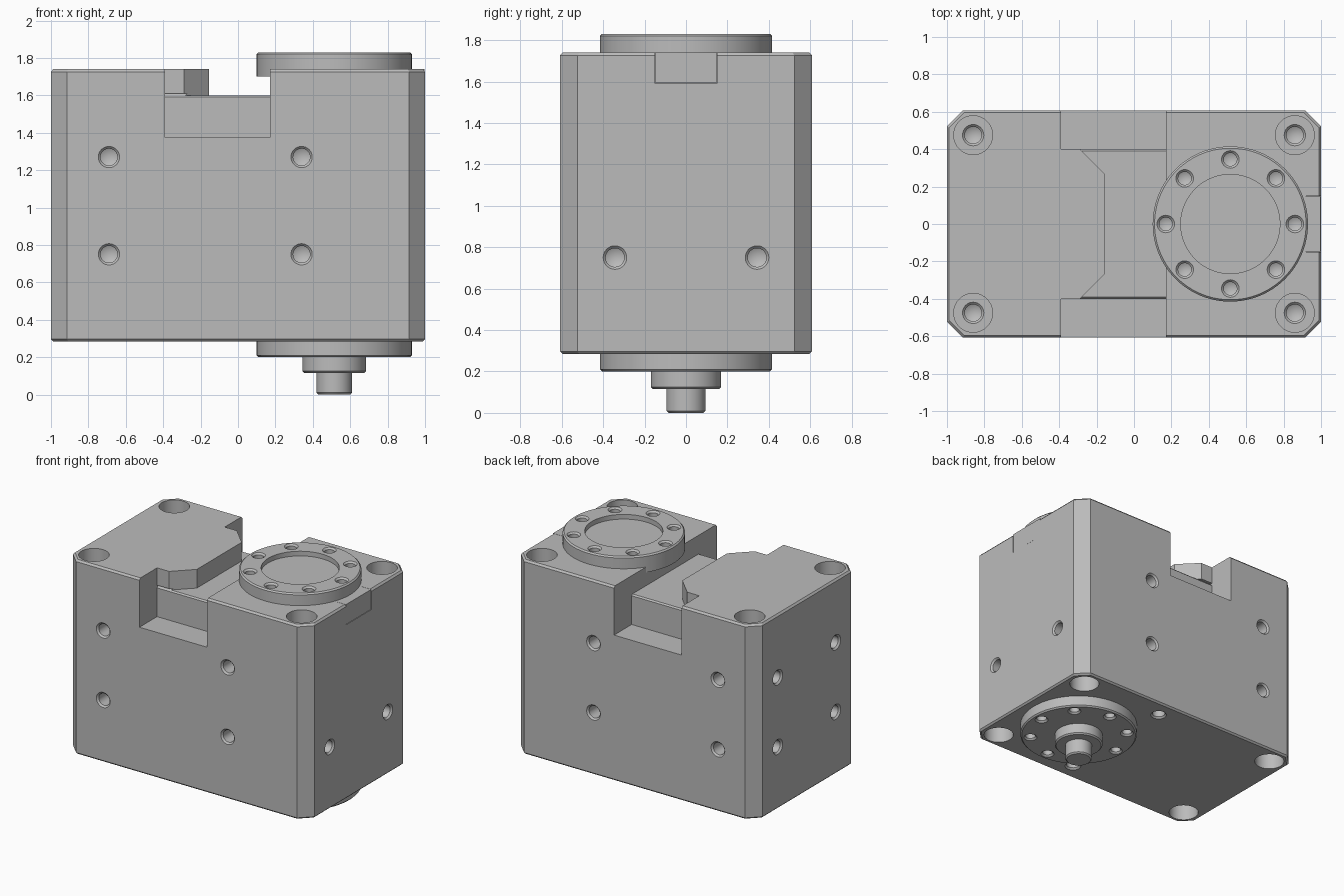
import bpy, bmesh, math
from mathutils import Matrix, Vector

cube = bpy.data.objects.get("Cube")
if cube:
    bpy.data.objects.remove(cube, do_unlink=True)

grey = bpy.data.materials.new("machined grey")
grey.use_nodes = True
GREY = (0.5, 0.5, 0.5, 1)
grey.diffuse_color = GREY
grey.node_tree.nodes["Principled BSDF"].inputs["Base Color"].default_value = GREY


def make_object(name, bm):
    bmesh.ops.recalc_face_normals(bm, faces=bm.faces)
    mesh = bpy.data.meshes.new(name)
    bm.to_mesh(mesh)
    bm.free()
    mesh.materials.append(grey)
    obj = bpy.data.objects.new(name, mesh)
    bpy.context.scene.collection.objects.link(obj)
    return obj


def loft(bm, rings):
    """Join closed outlines, each (points, z), into a capped solid."""
    loops = [[bm.verts.new((x, y, z)) for x, y in pts] for pts, z in rings]
    for low, high in zip(loops, loops[1:]):
        for i in range(len(low)):
            j = (i + 1) % len(low)
            bm.faces.new((low[i], low[j], high[j], high[i]))
    bm.faces.new(loops[0][::-1])
    bm.faces.new(loops[-1])


def lathe(bm, profile, origin, direction=(0, 0, 1), steps=64):
    """Turn an (r, z) profile, starting and ending on the axis."""
    part = bmesh.new()
    verts = [part.verts.new((r, 0, z)) for r, z in profile]
    edges = [part.edges.new(pair) for pair in zip(verts, verts[1:])]
    bmesh.ops.spin(part, geom=verts + edges, cent=(0, 0, 0), axis=(0, 0, 1),
                   angle=math.tau, steps=steps)
    bmesh.ops.remove_doubles(part, verts=part.verts, dist=1e-5)
    bmesh.ops.recalc_face_normals(part, faces=part.faces)
    turn = Vector(direction).to_track_quat('Z', 'Y').to_matrix().to_4x4()
    part.transform(Matrix.Translation(origin) @ turn)
    temp = bpy.data.meshes.new("temp")
    part.to_mesh(temp)
    part.free()
    bm.from_mesh(temp)
    bpy.data.meshes.remove(temp)


def drill(bm, origin, direction, r=0.045, depth=0.15):
    """Blind hole with a chamfered mouth and a conical end."""
    lathe(bm, [(0, .02), (r + .012, .02), (r + .012, 0), (r, -.012),
               (r, -depth), (0, -depth - r / 2)], origin, direction, 32)


def cut(obj, bm, name):
    cutter = make_object(name, bm)
    cutter.hide_render = True
    mod = obj.modifiers.new(name, 'BOOLEAN')
    mod.operation, mod.solver, mod.object = 'DIFFERENCE', 'EXACT', cutter
    bpy.context.view_layer.objects.active = obj
    bpy.ops.object.modifier_apply(modifier=name)
    bpy.data.objects.remove(cutter, do_unlink=True)


def smooth(obj):
    bpy.ops.object.select_all(action='DESELECT')
    obj.select_set(True)
    bpy.context.view_layer.objects.active = obj
    bpy.ops.object.shade_smooth_by_angle(angle=math.radians(25))


def rect(x0, x1, y0, y1):
    return [(x0, y0), (x1, y0), (x1, y1), (x0, y1)]


def octagon(hx, hy, c):
    return [(-hx + c, -hy), (hx - c, -hy), (hx, -hy + c), (hx, hy - c),
            (hx - c, hy), (-hx + c, hy), (-hx, hy - c), (-hx, -hy + c)]


BOTTOM, TOP, AXIS = 0.285, 1.74, 0.515
SIDES = (-1, 1)

# Main housing with chamfered corners
bm = bmesh.new()
wide, narrow = octagon(1, .608, .085), octagon(.988, .596, .08)
loft(bm, [(narrow, BOTTOM), (wide, BOTTOM + .012), (wide, TOP - .014), (narrow, TOP)])
housing = make_object("housing", bm)

# Cross slot with a tapered nose left standing on one side
bm = bmesh.new()
nose = [(-.39, -.4), (-.29, -.4), (-.155, -.265)]
outline = [(.17, .8), (-.39, .8)] + [(x, -y) for x, y in nose]
outline += nose[::-1] + [(-.39, -.8), (.17, -.8)]
loft(bm, [(outline, 1.6), (outline, 2)])
cut(housing, bm, "slot_cutter")

# Deeper steps at both ends of the slot
for s in SIDES:
    bm = bmesh.new()
    step, lip = (rect(-.39, .17, s * y, s * .8) for y in (.4, .38))
    loft(bm, [(step, 1.375), (step, 1.59), (lip, 1.61)])
    cut(housing, bm, "step_cutter")

# Pocket for the side insert
bm = bmesh.new()
pocket = rect(.92, 1.2, -.15, .15)
loft(bm, [(pocket, 1.59), (pocket, 2)])
cut(housing, bm, "pocket_cutter")

# Counterbored corner holes and side mounting holes
bm = bmesh.new()
for s in SIDES:
    for x in (-.86, .86):
        for z, d in ((TOP, 1), (BOTTOM, -1)):
            lathe(bm, [(0, .02), (.104, .02), (.104, -.2), (.057, -.2), (.045, -.212),
                       (.045, -.32), (0, -.345)], (x, s * .475, z), (0, 0, d), 40)
    drill(bm, (.17, s * .475, BOTTOM), (0, 0, -1))
    for z in (.75, 1.27):
        for x in (-.69, .34):
            drill(bm, (x, s * .608, z), (0, s, 0))
        drill(bm, (-1, s * .343, z), (-1, 0, 0))
    drill(bm, (1, s * .343, .75), (1, 0, 0))
cut(housing, bm, "hole_cutter")
smooth(housing)

# Insert sitting flush in the pocket
bm = bmesh.new()
plate = rect(.92, .998, -.148, .148)
loft(bm, [(plate, 1.592), (plate, TOP)])
make_object("side_insert", bm)


def flange(name, profile, face_z, d):
    """Turned flange with a ring of eight bolt holes."""
    bm = bmesh.new()
    lathe(bm, profile, (AXIS, 0, 0), steps=96)
    obj = make_object(name, bm)
    bm = bmesh.new()
    for i in range(8):
        a = i * math.tau / 8
        drill(bm, (AXIS + .345 * math.cos(a), .345 * math.sin(a), face_z),
              (0, 0, d), .035, .06)
    cut(obj, bm, "bolt_cutter")
    smooth(obj)


# Output flange with a shallow centre recess
flange("top_flange", [(0, 1.70), (.415, 1.70), (.415, 1.82), (.405, 1.83),
                      (.265, 1.83), (.265, 1.795), (0, 1.795)], 1.83, 1)

# Lower flange with its stepped shaft
flange("bottom_flange", [(0, 0), (.085, 0), (.095, .01), (.095, .115), (.16, .115),
                         (.17, .125), (.17, .2), (.405, .2), (.415, .21),
                         (.415, .3), (0, .3)], .2, -1)
